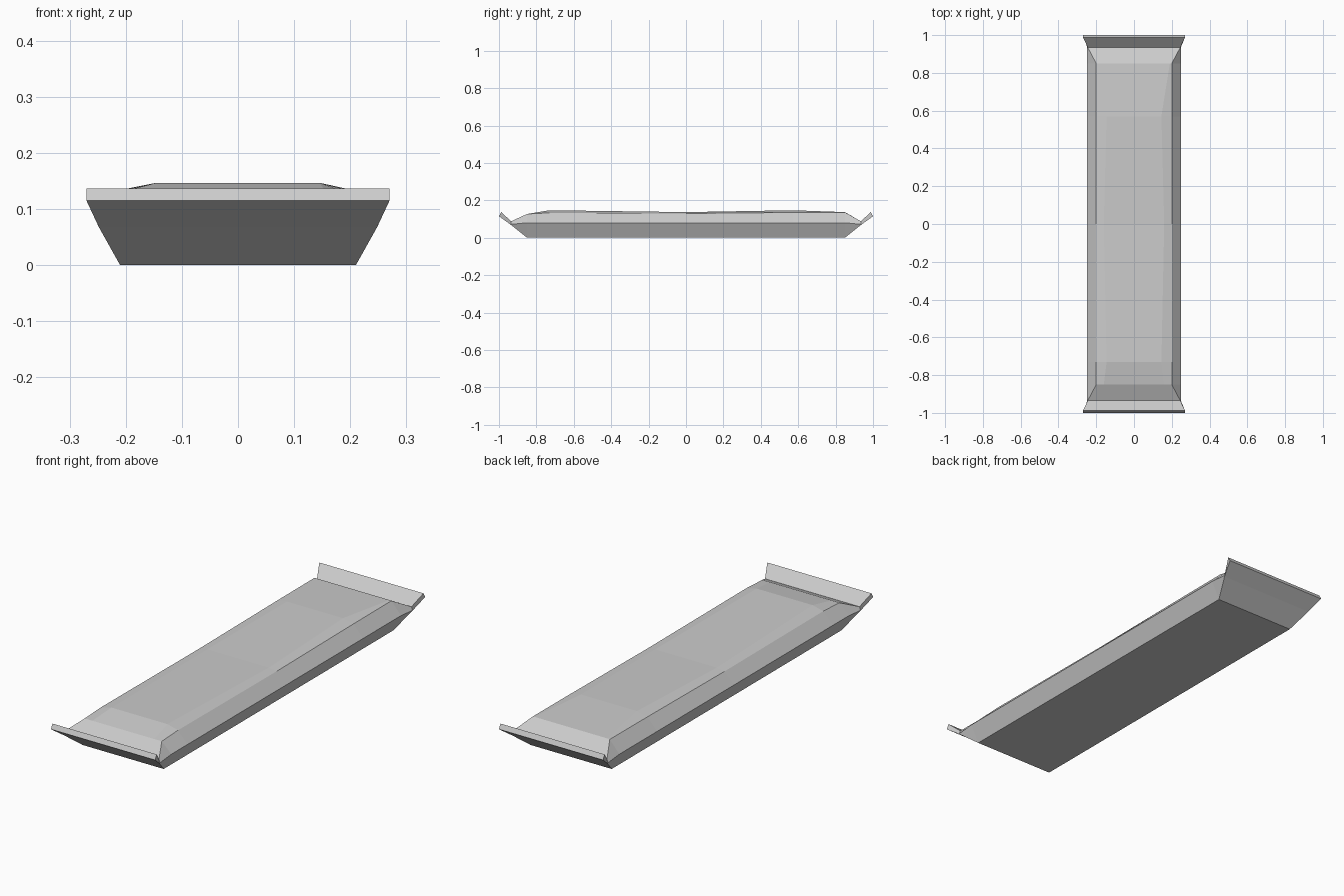
import bpy, bmesh

cube = bpy.data.objects.get("Cube")
if cube:
    bpy.data.objects.remove(cube, do_unlink=True)

grey = bpy.data.materials.new("light grey")
grey.use_nodes = True
colour = (0.6, 0.6, 0.6, 1)
grey.diffuse_color = colour
grey.node_tree.nodes["Principled BSDF"].inputs["Base Color"].default_value = colour


def loft(name, stations):
    """Skin mirrored half sections; each station is a list of (x, y, z), low to high."""
    bm = bmesh.new()
    rings = []
    for half in stations:
        full = half + [(-x, y, z) for x, y, z in reversed(half)]
        rings.append([bm.verts.new(p) for p in full])
    n = len(rings[0])
    for a, b in zip(rings, rings[1:]):
        for i in range(n):
            j = (i + 1) % n
            bm.faces.new((a[i], a[j], b[j], b[i]))
    for ring in (rings[0], rings[-1]):
        bm.faces.new(ring)
    bmesh.ops.recalc_face_normals(bm, faces=bm.faces)
    mesh = bpy.data.meshes.new(name)
    bm.to_mesh(mesh)
    bm.free()
    mesh.materials.append(grey)
    obj = bpy.data.objects.new(name, mesh)
    bpy.context.collection.objects.link(obj)
    return obj


def tip(y):
    # shallow end section where the bed meets an end flap
    return [(0.248, y, 0.068), (0.25, y, 0.072), (0.245, y, 0.088), (0.18, y, 0.088)]


def section(y, rim_z, crown_x, crown_z):
    # full depth section: floor, waist, rim and crown of the load
    return [(0.21, y, 0), (0.25, y, 0.08), (0.2, y, rim_z), (crown_x, y, crown_z)]


# Bed with its gently uneven top
loft("bed", [
    tip(-0.935),
    section(-0.85, 0.127, 0.16, 0.127),
    section(-0.73, 0.133, 0.145, 0.147),
    section(0, 0.13, 0.16, 0.137),
    section(0.57, 0.135, 0.145, 0.147),
    section(0.85, 0.136, 0.19, 0.137),
    tip(0.935),
])

# Upturned flaps at both ends
for side, name in ((-1, "front_flap"), (1, "back_flap")):
    loft(name, [
        [(0.248, side * 0.935, 0.068), (0.245, side * 0.935, 0.088)],
        [(0.27, side, 0.115), (0.27, side * 0.988, 0.137)],
    ])
